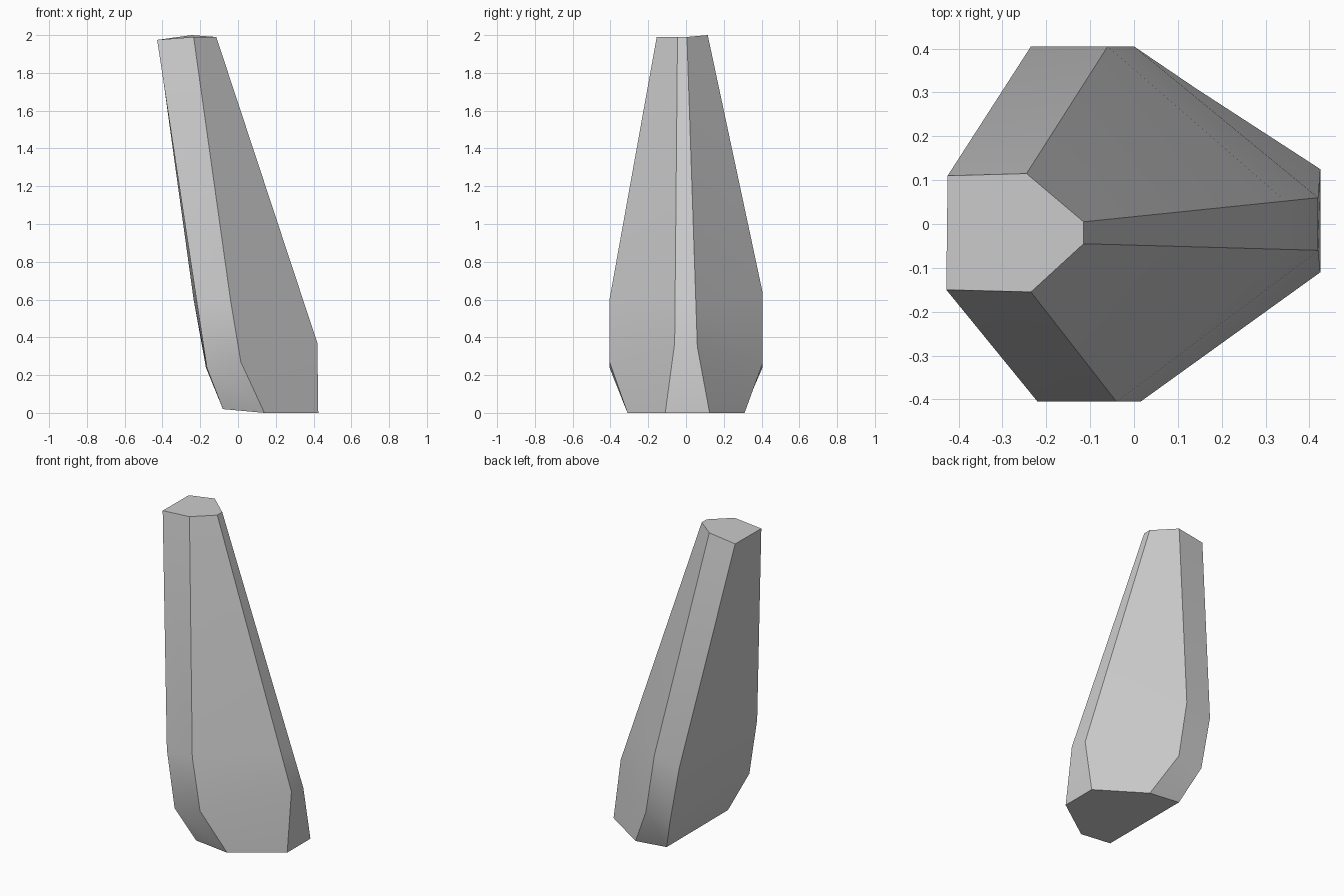
import bpy
import bmesh
import math
from mathutils import Vector

# Remove the default object
default = bpy.data.objects.get("Cube")
if default:
    bpy.data.objects.remove(default, do_unlink=True)


def make_material(name, color):
    mat = bpy.data.materials.new(name)
    mat.use_nodes = True
    mat.diffuse_color = color
    mat.node_tree.nodes["Principled BSDF"].inputs["Base Color"].default_value = color
    return mat


def ridge_path(top, bend, foot):
    """Narrow ridge edge: a straight run with one extra point, then the foot."""
    top, bend, foot = Vector(top), Vector(bend), Vector(foot)
    return [top, top.lerp(bend, 0.86), bend, foot]


def loft_columns(name, columns, material):
    """Skin a closed ring of long edges, each listed from top to bottom."""
    bm = bmesh.new()
    cols = [[bm.verts.new(point) for point in column] for column in columns]
    for current, following in zip(cols, cols[1:] + cols[:1]):
        for row in range(len(current) - 1):
            bm.faces.new((current[row], current[row + 1],
                          following[row + 1], following[row]))
    bm.faces.new([column[0] for column in cols])
    bm.faces.new([column[-1] for column in cols])
    bmesh.ops.recalc_face_normals(bm, faces=bm.faces)

    mesh = bpy.data.meshes.new(name)
    bm.to_mesh(mesh)
    bm.free()
    mesh.materials.append(material)
    obj = bpy.data.objects.new(name, mesh)
    bpy.context.collection.objects.link(obj)
    return obj


# Long edges of the shard, going round from the front
front_outer = [(-.428, -.15, 1.975), (-.22, -.405, .6), (-.165, -.405, .24), (-.08, -.31, .02)]
front_inner = [(-.235, -.155, 1.99), (-.04, -.405, .6), (.015, -.405, .27), (.14, -.31, 0)]
front_ridge = ridge_path((-.115, -.045, 1.99), (.42, -.06, .37), (.425, -.11, 0))
back_ridge = ridge_path((-.115, .005, 1.99), (.42, .06, .35), (.425, .125, 0))
back_inner = [(-.245, .115, 2), (-.06, .405, .64), (0, .405, .26), (.14, .31, 0)]
back_outer = [(-.425, .11, 1.975), (-.235, .405, .6), (-.17, .405, .24), (-.08, .31, .02)]

# Tapered leaning rock shard
stone = make_material("grey_stone", (0.6, 0.6, 0.6, 1))
shard = loft_columns("rock_shard",
                     [front_outer, front_inner, front_ridge,
                      back_ridge, back_inner, back_outer], stone)

# Soft bends along each side, crisp edges between sides
bpy.ops.object.select_all(action="DESELECT")
shard.select_set(True)
bpy.context.view_layer.objects.active = shard
bpy.ops.object.shade_smooth_by_angle(angle=math.radians(30))
